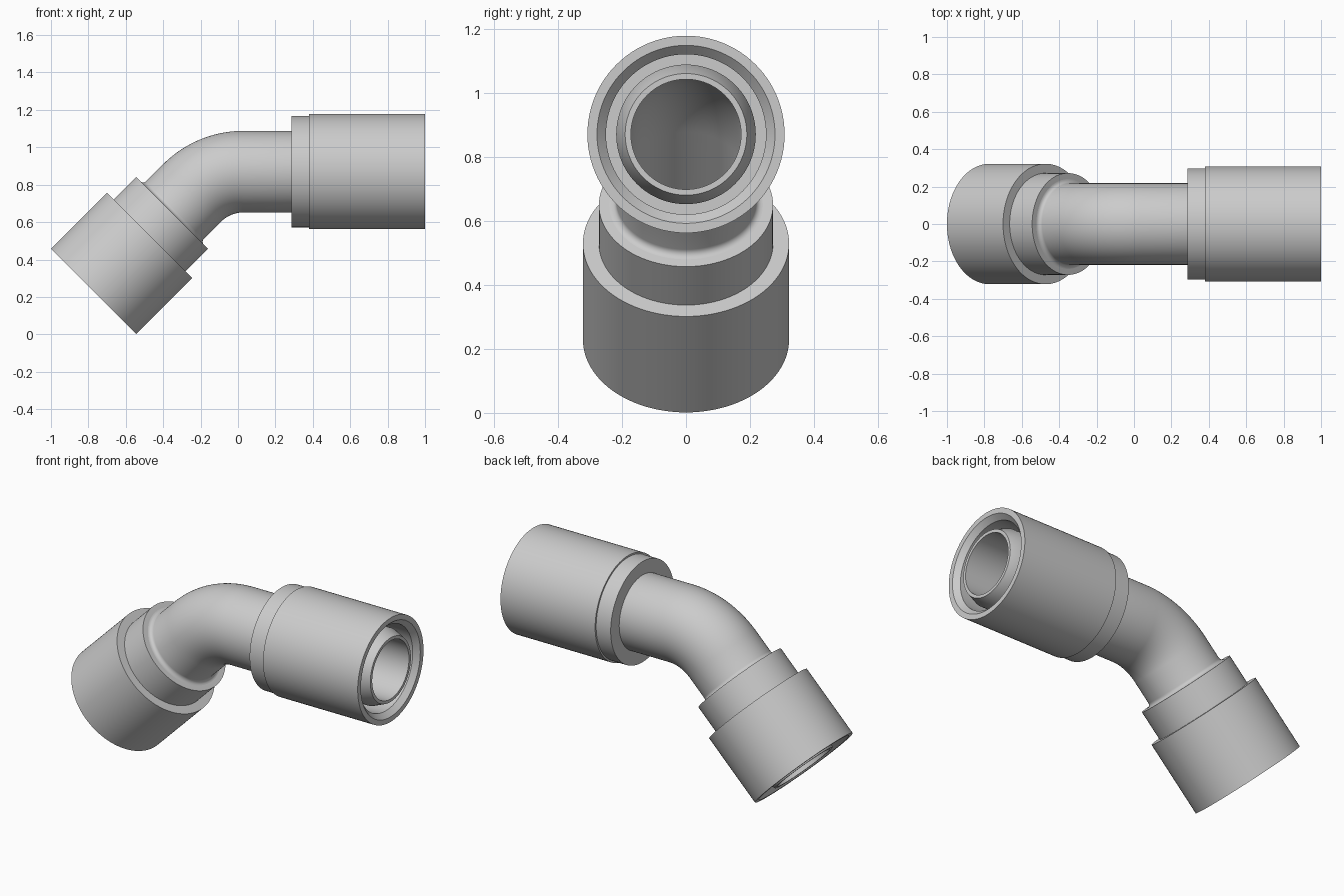
import bpy, bmesh
from math import sin, cos, pi

if "Cube" in bpy.data.objects:
    bpy.data.objects.remove(bpy.data.objects["Cube"])

AXIS_Z, BEND_X, BEND_R = 0.87, 0.03, 0.39
BEND_L = BEND_R * pi / 4
SIDES = 96
RIGHT, LEFT = 0.97, -1.051        # path distances of the two open ends


def frame(s):
    """Centre (x, z) and slope angle on the centre line at distance s."""
    if s >= 0:
        return BEND_X + s, AXIS_Z, 0.0
    a = min(-s, BEND_L) / BEND_R
    d = max(-s - BEND_L, 0)
    return (BEND_X - BEND_R * sin(a) - d * cos(a),
            AXIS_Z - BEND_R * (1 - cos(a)) - d * sin(a), a)


def path_lathe(name, profile):
    """Revolve a closed (distance, radius) profile around the bent centre line."""
    bm = bmesh.new()
    rings = []
    for s, r in profile:
        x, z, a = frame(s)
        ring = []
        for i in range(SIDES):
            t = 2 * pi * i / SIDES
            u, y = r * cos(t), r * sin(t)
            ring.append(bm.verts.new((x - u * sin(a), y, z + u * cos(a))))
        rings.append(ring)
    for k, p in enumerate(rings):
        q = rings[(k + 1) % len(rings)]
        for i in range(SIDES):
            j = (i + 1) % SIDES
            bm.faces.new((p[i], p[j], q[j], q[i]))
    bmesh.ops.recalc_face_normals(bm, faces=bm.faces)
    me = bpy.data.meshes.new(name)
    bm.to_mesh(me)
    bm.free()
    ob = bpy.data.objects.new(name, me)
    bpy.context.collection.objects.link(ob)
    bpy.ops.object.select_all(action='DESELECT')
    ob.select_set(True)
    bpy.context.view_layer.objects.active = ob
    bpy.ops.object.shade_smooth_by_angle(angle=pi / 7)


# Bent hollow pipe with tapered seats at both ends
bend = [-BEND_L * i / 24 for i in range(25)]
outer = [(RIGHT, 0.19), (RIGHT - 0.07, 0.218)]
outer += [(s, 0.218) for s in bend]
# small fillet where the pipe meets the left collar
outer += [(-0.457 + 0.022 * (1 - sin(t)), 0.24 - 0.022 * cos(t))
          for t in (i * pi / 12 for i in range(7))]
outer += [(-0.47, 0.24), (-0.47, 0.218), (LEFT + 0.07, 0.218), (LEFT, 0.19)]
inner = [(LEFT, 0.172)] + [(s, 0.172) for s in reversed(bend)] + [(RIGHT, 0.172)]
path_lathe("bent_pipe", outer + inner)

# Right nut: narrow collar, wide sleeve and a chamfered socket
path_lathe("right_nut", [
    (0.255, 0.21), (0.255, 0.298), (0.35, 0.298), (0.35, 0.308), (RIGHT, 0.308),
    (RIGHT, 0.278), (RIGHT - 0.03, 0.25), (RIGHT - 0.2, 0.25), (RIGHT - 0.2, 0.21)])

# Left nut: stepped collar, wide sleeve and a chamfered socket
path_lathe("left_nut", [
    (-0.457, 0.21), (-0.457, 0.272), (-0.627, 0.272), (-0.627, 0.322), (LEFT, 0.322),
    (LEFT, 0.297), (LEFT + 0.03, 0.268), (LEFT + 0.2, 0.268), (LEFT + 0.2, 0.21)])
